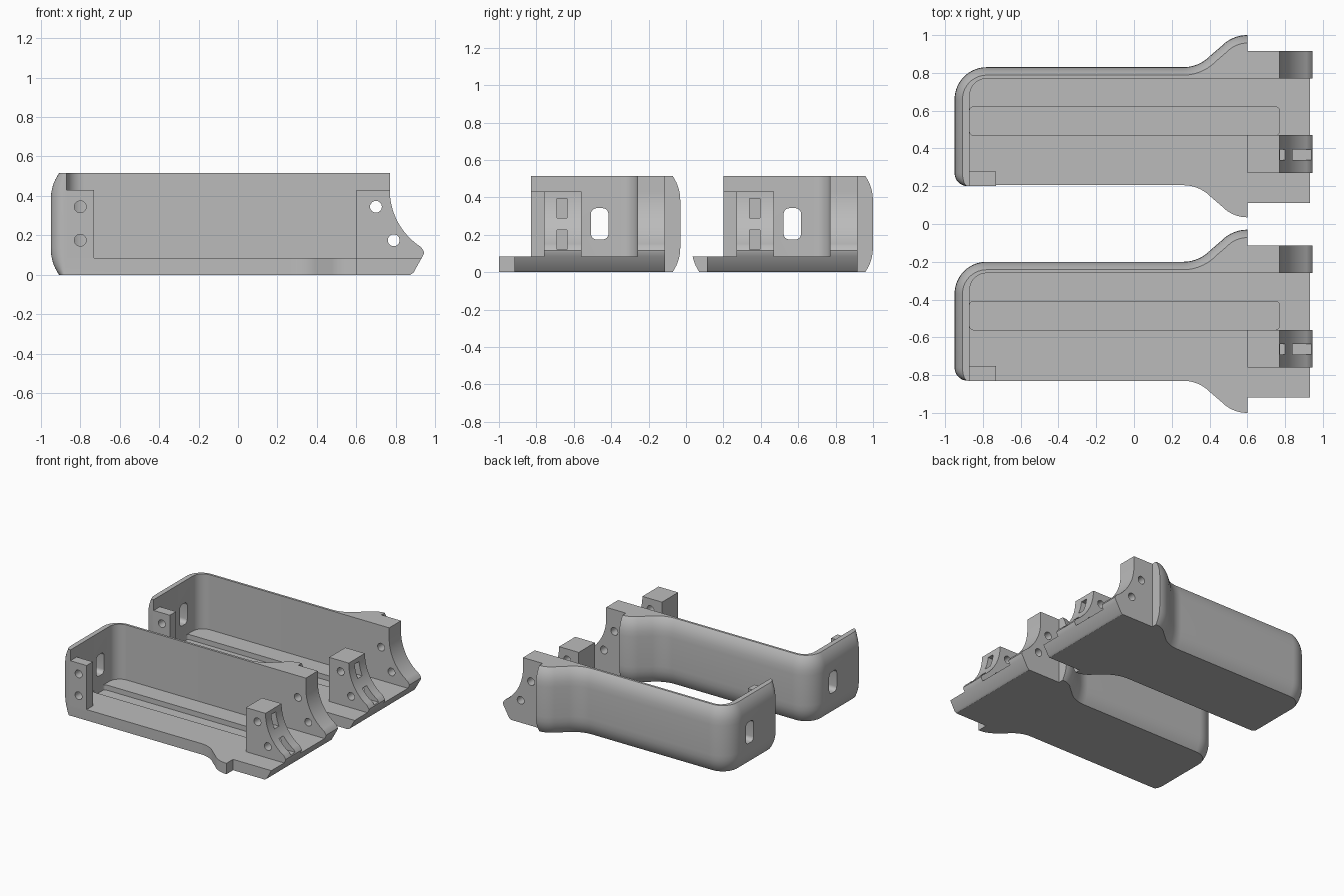
import bpy, bmesh, math

if "Cube" in bpy.data.objects:
    bpy.data.objects.remove(bpy.data.objects["Cube"])

GREY = bpy.data.materials.new("plain_grey")
GREY.diffuse_color = (0.5, 0.5, 0.5, 1)
GREY.use_nodes = True
GREY.node_tree.nodes["Principled BSDF"].inputs["Base Color"].default_value = GREY.diffuse_color
H, FLOOR = 0.515, 0.085


def arc(cx, cy, rx, ry, a0, a1, n=10):
    return [(cx + rx * math.cos(math.radians(a0 + (a1 - a0) * i / n)),
             cy + ry * math.sin(math.radians(a0 + (a1 - a0) * i / n))) for i in range(n + 1)]


def loft(name, rings):
    """Closed solid through rings holding equal numbers of points."""
    bm = bmesh.new()
    vs = [[bm.verts.new(p) for p in r] for r in rings]
    n = len(vs[0])
    for a, b in zip(vs, vs[1:]):
        for i in range(n):
            bm.faces.new((a[i], a[(i + 1) % n], b[(i + 1) % n], b[i]))
    bm.faces.new(vs[0][::-1])
    bm.faces.new(vs[-1])
    bmesh.ops.recalc_face_normals(bm, faces=bm.faces)
    me = bpy.data.meshes.new(name)
    bm.to_mesh(me)
    bm.free()
    ob = bpy.data.objects.new(name, me)
    bpy.context.collection.objects.link(ob)
    me.materials.append(GREY)
    return ob


def prism(name, pts, lo, hi, axis):
    """Extrude a 2D profile along x, y or z."""
    put = {'x': lambda p, t: (t, p[0], p[1]),
           'y': lambda p, t: (p[0], t, p[1]),
           'z': lambda p, t: (p[0], p[1], t)}[axis]
    return loft(name, [[put(p, t) for p in pts] for t in (lo, hi)])


def rounded(x0, x1, y0, y1, r):
    return (arc(x1 - r, y1 - r, r, r, 0, 90, 6) + arc(x0 + r, y1 - r, r, r, 90, 180, 6)
            + arc(x0 + r, y0 + r, r, r, 180, 270, 6) + arc(x1 - r, y0 + r, r, r, 270, 360, 6))


def rect(x0, x1, y0, y1):
    return [(x0, y0), (x1, y0), (x1, y1), (x0, y1)]


def cut(ob, cutters):
    for c in cutters:
        c.hide_render = True
        m = ob.modifiers.new("cut", 'BOOLEAN')
        m.operation, m.solver, m.object = 'DIFFERENCE', 'EXACT', c
        bpy.context.view_layer.objects.active = ob
        bpy.ops.object.modifier_apply(modifier=m.name)
        bpy.data.objects.remove(c)


def screw_holes(spots, y0, y1):
    return [prism("hole_cutter", arc(x, z, 0.03, 0.03, 0, 345, 23), y0, y1, 'y') for x, z in spots]


def outline(d, f):
    """Tray outline, inset by d at the back and left and by f at the front."""
    return (arc(-0.88, 0.27, 0.07 - d, 0.07 - f, 270, 180, 8)
            + arc(-0.78, 0.66, 0.17 - d, 0.17 - d, 180, 90, 14)
            + arc(0.26, 1.03, 0.2 + d, 0.2 + d, 270, 316)
            + arc(0.6, 0.81, 0.19 - d, 0.19 - d, 136, 90)
            + arc(0.6, 0.22, 0.19 - f, 0.19 - f, 270, 224)
            + arc(0.26, 0.0, 0.2 + f, 0.2 + f, 44, 90))


def inset(z):
    t = max(0, 1 - z / 0.14, 1 - (H - z) / 0.14)
    return 0.042 * t ** 2.3


def groove():
    return prism("groove_cutter", rounded(-0.87, 0.77, 0.47, 0.62, 0.02), 0.045, 0.2, 'z')


# concave sweep shared by the two end blocks
SWEEP = arc(1.113, 0.43, 0.343, 0.343, 180, 237.5, 18) + [(0.945, 0.115), (0.943, 0.105), (0.932, FLOOR)]
END_HOLES = [(0.70, 0.345), (0.79, 0.175)]


def half_shell(tag, dy, front_round):
    # tray with tall back and left walls
    zs = [0, 0.01, 0.02, 0.035, 0.05, 0.07, 0.1, 0.14]
    zs += [H - z for z in reversed(zs)]
    body = loft("tray_" + tag, [[(x, y, z) for x, y in
                outline(inset(z), inset(z) * front_round if z < 0.2 else 0)] for z in zs])
    cavity = [(-0.87, -0.2), (0.9, -0.2), (0.9, 0.77)] + arc(-0.78, 0.68, 0.09, 0.09, 90, 180)
    cut(body, [prism("cavity_cutter", cavity, FLOOR, 0.8, 'z'), groove(),
               prism("slot_cutter", rounded(0.522, 0.615, 0.175, 0.342, 0.03), -1.2, -0.8, 'x')])

    # floor extension with sloped end
    floor = prism("floor_end_" + tag, [(0.6, 0), (0.875, 0), (0.89, 0.01), (0.932, FLOOR), (0.6, FLOOR)],
                  0.112, 0.917, 'y')
    cut(floor, [groove()])

    # end of the tall wall
    wall = prism("wall_end_" + tag, [(0.6, FLOOR), (0.6, H), (0.77, H)] + SWEEP, 0.77, 0.917, 'y')
    cut(wall, screw_holes(END_HOLES, 0.6, 1.1))

    # free-standing swept block with two pockets
    block = prism("end_block_" + tag, [(0.6, FLOOR), (0.6, 0.43)] + SWEEP, 0.27, 0.47, 'y')
    cut(block, screw_holes(END_HOLES, 0.1, 0.6)
        + [prism("pocket_cutter", rect(x, 1.1, 0.34, 0.395), z0, z1, 'z')
           for x, z0, z1 in ((0.66, 0.29, 0.395), (0.75, 0.122, 0.225))])

    # corner post
    post = prism("corner_post_" + tag, rect(-0.87, -0.73, 0.2, 0.277), FLOOR, 0.43, 'z')
    cut(post, screw_holes([(-0.8, 0.345), (-0.8, 0.175)], 0.1, 0.4))

    for ob in (body, floor, wall, block, post):
        ob.location.y = dy
        bpy.ops.object.select_all(action='DESELECT')
        ob.select_set(True)
        bpy.context.view_layer.objects.active = ob
        bpy.ops.object.shade_smooth_by_angle(angle=math.radians(30))


half_shell("rear", 0, 1)
half_shell("front", -1.03, 0)
